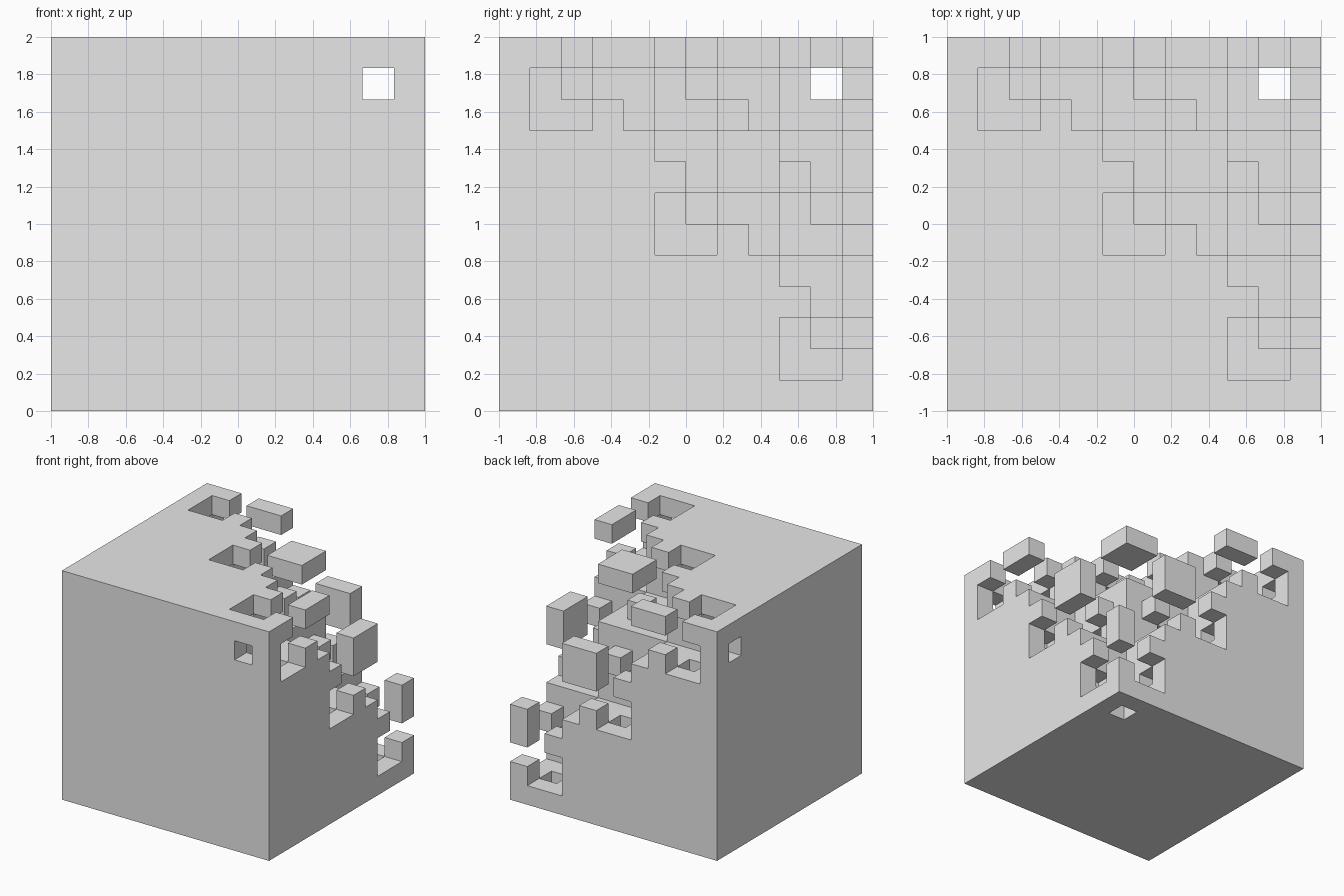
import bpy, bmesh
from itertools import product
from mathutils import Vector

if "Cube" in bpy.data.objects:
    bpy.data.objects.remove(bpy.data.objects["Cube"])

N = 12            # small cells along each side
BLOCK = 4         # cells per large block
CELL = 2.0 / N

grey = bpy.data.materials.new("light_grey")
grey.diffuse_color = (0.8, 0.8, 0.8, 1.0)
grey.use_nodes = True
grey.node_tree.nodes["Principled BSDF"].inputs["Base Color"].default_value = grey.diffuse_color


def place(p):
    """Cell-grid corner to world position."""
    return Vector((p[0] * CELL - 1, p[1] * CELL - 1, p[2] * CELL))


def finish(name, bm):
    mesh = bpy.data.meshes.new(name)
    bm.to_mesh(mesh)
    bm.free()
    mesh.materials.append(grey)
    obj = bpy.data.objects.new(name, mesh)
    bpy.context.collection.objects.link(obj)
    return obj


def solid(c):
    """Is this cell part of the stepped body?"""
    if min(c) < 0 or max(c) >= N:
        return False
    level = sum(v // BLOCK for v in c)
    a, b, d = sorted(v % BLOCK for v in c)
    if level <= 3:                       # full blocks
        return True
    if level == 4:                       # hollow blocks with windows
        return (a == 0 and (b, d) != (2, 2)) or (a, b, d) == (1, 3, 3)
    if level == 5:                       # open blocks, bars on inner edges
        return a == b == 0
    return d == 0                        # corner cell of the outermost block


# Stepped body: skin of all solid cells
bm = bmesh.new()
verts = {}


def vert(p):
    if p not in verts:
        verts[p] = bm.verts.new(place(p))
    return verts[p]


for c in product(range(N), repeat=3):
    if not solid(c):
        continue
    for axis, side in product(range(3), (0, 1)):
        n = list(c)
        n[axis] += 2 * side - 1
        if solid(n):
            continue
        u, v = (axis + 1) % 3, (axis + 2) % 3
        loop = []
        for du, dv in ((0, 0), (1, 0), (1, 1), (0, 1)):
            p = list(c)
            p[axis] += side
            p[u] += du
            p[v] += dv
            loop.append(vert(tuple(p)))
        bm.faces.new(loop if side else loop[::-1])
bmesh.ops.dissolve_limit(bm, angle_limit=0.01, verts=bm.verts[:], edges=bm.edges[:])
finish("stepped_body", bm)

# Floating blocks: two-cell cubes at the outer block corners, cut off at the sides
for corner in product(range(1, 4), repeat=3):
    if sum(corner) != 7:
        continue
    lo = [v * BLOCK - 1 for v in corner]
    hi = [min(v * BLOCK + 1, N) for v in corner]
    bm = bmesh.new()
    bmesh.ops.create_cube(bm, size=1)
    for v in bm.verts:
        v.co = place([hi[i] if v.co[i] > 0 else lo[i] for i in range(3)])
    finish("floating_block", bm)
